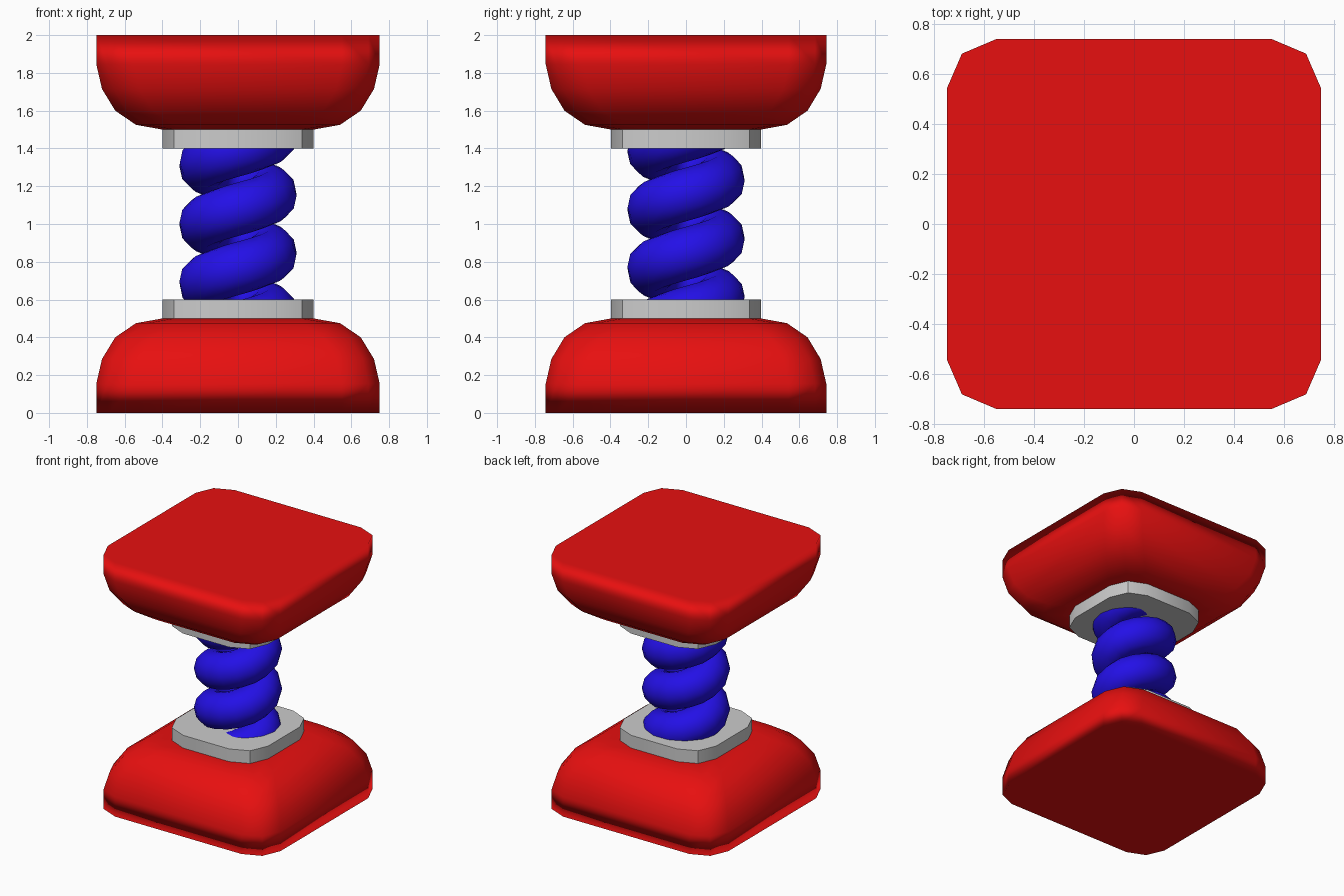
import bpy, bmesh
from math import pi, cos, sin, atan, radians
from mathutils import Vector

if "Cube" in bpy.data.objects:
    bpy.data.objects.remove(bpy.data.objects["Cube"])


def material(name, rgb):
    m = bpy.data.materials.new(name)
    m.diffuse_color = (*rgb, 1)
    m.use_nodes = True
    m.node_tree.nodes["Principled BSDF"].inputs["Base Color"].default_value = m.diffuse_color
    return m


RED = material("red", (0.8, 0.005, 0.005))
BLUE = material("blue", (0.017, 0.005, 0.8))
GREY = material("grey", (0.57, 0.57, 0.57))


def outline(w):
    """Square of half width w with two-segment rounded corners."""
    corner = [(w, w - 0.2), (w - 0.06, w - 0.06), (w - 0.2, w)]
    pts = []
    for k in range(4):
        for x, y in corner:
            for _ in range(k):
                x, y = -y, x
            pts.append((x, y * 0.99))
    return pts


def make_object(name, rings, mat, angle=None, mirror=False):
    """Skin a stack of closed rings, cap both ends, optionally mirror about z = 1."""
    bm = bmesh.new()
    loops = [[bm.verts.new(p) for p in ring] for ring in rings]
    n = len(loops[0])
    for a, b in zip(loops, loops[1:]):
        for i in range(n):
            j = (i + 1) % n
            bm.faces.new((a[i], a[j], b[j], b[i]))
    bm.faces.new(loops[0][::-1])
    bm.faces.new(loops[-1])
    if mirror:
        for v in bm.verts:
            v.co.z = 2 - v.co.z
    bmesh.ops.recalc_face_normals(bm, faces=bm.faces)
    me = bpy.data.meshes.new(name)
    bm.to_mesh(me)
    bm.free()
    me.materials.append(mat)
    ob = bpy.data.objects.new(name, me)
    bpy.context.collection.objects.link(ob)
    bpy.ops.object.select_all(action='DESELECT')
    ob.select_set(True)
    bpy.context.view_layer.objects.active = ob
    if angle:
        bpy.ops.object.shade_smooth_by_angle(angle=angle)
    else:
        bpy.ops.object.shade_smooth()
    return ob


def flatten_caps(ob):
    """Point the shading normals of both caps straight up or down."""
    me = ob.data
    normals = [v.normal.copy() for v in me.vertices]
    for face in me.polygons:
        if abs(face.normal.z) > 0.999:
            for i in face.vertices:
                normals[i] = face.normal.copy()
    me.normals_split_custom_set_from_vertices(normals)


def stack(profile):
    return [[(x, y, z) for x, y in outline(w)] for w, z in profile]


# Rounded pads and grey collars, lower and upper
pad = [(0.75, 0), (0.75, 0.155), (0.72, 0.285), (0.65, 0.40), (0.54, 0.475), (0.40, 0.50)]
collar = [(0.40, 0.50), (0.40, 0.60)]
for side, flip in (("lower", False), ("upper", True)):
    flatten_caps(make_object(side + "_pad", stack(pad), RED, mirror=flip))
    make_object(side + "_collar", stack(collar), GREY, angle=radians(30), mirror=flip)

# Coil spring, its ends sunk through the collars
R, r, pitch, sides, per_turn = 0.178, 0.137, 0.3133, 12, 16
slope = atan(pitch / (2 * pi * R))
z0, z1 = 0.44, 1.56
steps = round((z1 - z0) / pitch * per_turn)
rings = []
for s in range(steps + 1):
    z = z0 + (z1 - z0) * s / steps
    t = pi + 2 * pi * (z - 1.0) / pitch
    radial = Vector((cos(t), sin(t), 0))
    up = Vector((sin(t) * sin(slope), -cos(t) * sin(slope), cos(slope)))
    centre = radial * R + Vector((0, 0, z))
    rings.append([centre + r * (radial * cos(a) + up * sin(a))
                  for a in (2 * pi * k / sides for k in range(sides))])
make_object("coil_spring", rings, BLUE, angle=radians(60))
